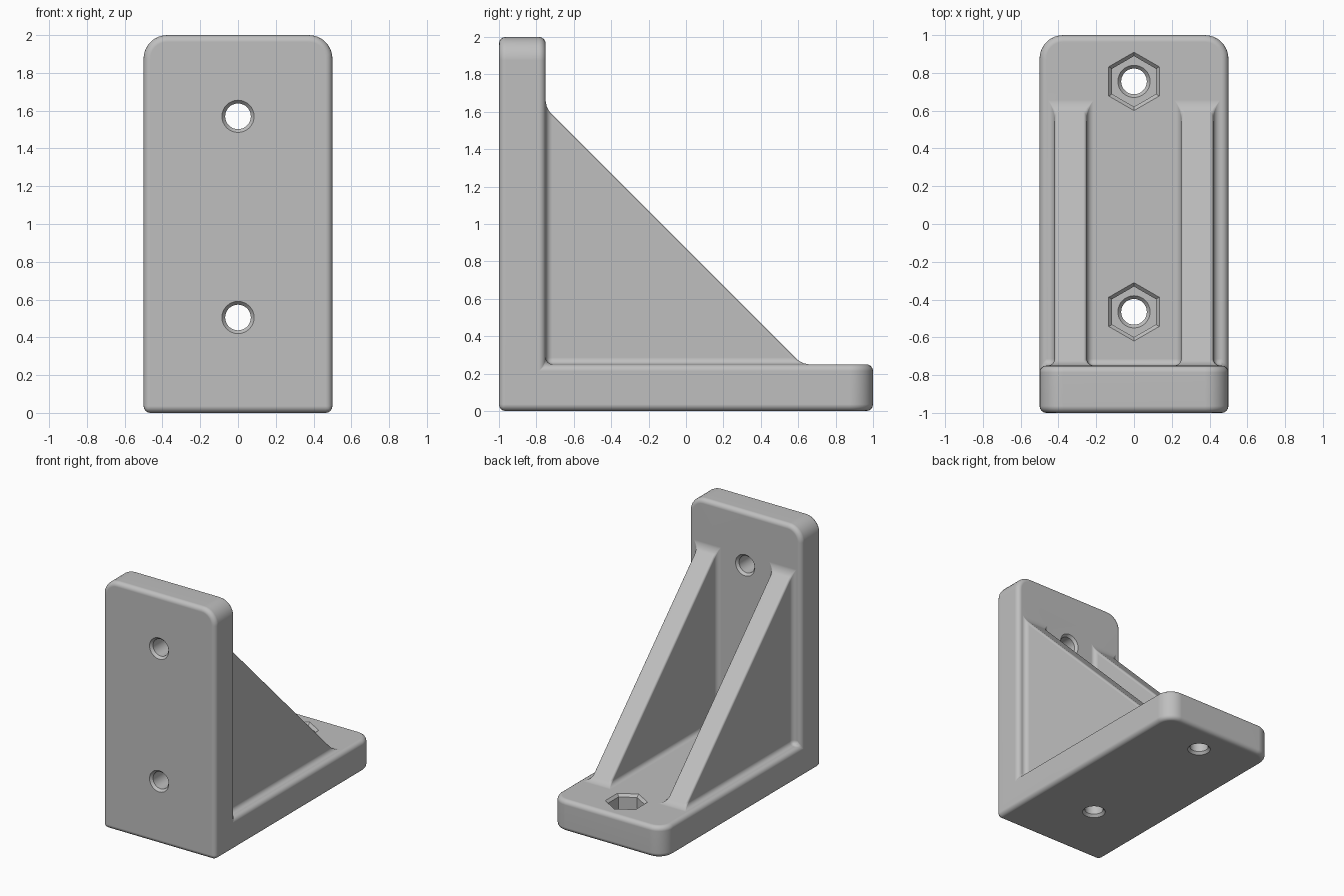
import bpy, bmesh, math
from mathutils import Matrix

cube = bpy.data.objects.get("Cube")
if cube:
    bpy.data.objects.remove(cube, do_unlink=True)

HALF, THICK, FILLET = 0.5, 0.25, 0.036

grey = bpy.data.materials.new("plain grey")
grey.use_nodes = True
colour = (0.52, 0.52, 0.52, 1)
grey.diffuse_color = colour
for node in grey.node_tree.nodes:
    if node.type == 'BSDF_PRINCIPLED':
        node.inputs["Base Color"].default_value = colour


def to_object(bm, name):
    bmesh.ops.recalc_face_normals(bm, faces=bm.faces[:])
    mesh = bpy.data.meshes.new(name)
    bm.to_mesh(mesh)
    bm.free()
    mesh.materials.append(grey)
    obj = bpy.data.objects.new(name, mesh)
    bpy.context.collection.objects.link(obj)
    return obj


def prism(profile, x0, x1):
    """Extrude a (y, z) profile along x."""
    bm = bmesh.new()
    face = bm.faces.new([bm.verts.new((x0, y, z)) for y, z in profile])
    new = bmesh.ops.extrude_face_region(bm, geom=[face])["geom"]
    bmesh.ops.translate(bm, vec=(x1 - x0, 0, 0),
                        verts=[v for v in new if isinstance(v, bmesh.types.BMVert)])
    return bm


def turned(rings, sides, name, matrix):
    """Stack rings of (radius, height) into a closed cutter."""
    bm = bmesh.new()
    loops = []
    for r, h in rings:
        angles = [math.pi / 2 + math.tau * i / sides for i in range(sides)]
        loops.append([bm.verts.new((r * math.cos(a), r * math.sin(a), h)) for a in angles])
    for a, b in zip(loops, loops[1:]):
        for i in range(sides):
            j = (i + 1) % sides
            bm.faces.new((a[i], a[j], b[j], b[i]))
    bm.faces.new(loops[0][::-1])
    bm.faces.new(loops[-1])
    bm.transform(matrix)
    cutter = to_object(bm, name)
    cutter.hide_render = True
    return cutter


def apply(obj, modifier):
    bpy.ops.object.select_all(action='DESELECT')
    bpy.context.view_layer.objects.active = obj
    obj.select_set(True)
    bpy.ops.object.modifier_apply(modifier=modifier.name)


def combine(obj, other, operation):
    mod = obj.modifiers.new("combine", 'BOOLEAN')
    mod.operation, mod.solver, mod.object = operation, 'EXACT', other
    apply(obj, mod)
    bpy.data.objects.remove(other, do_unlink=True)


# L-shaped body with large rounded outer corners
inner = THICK - 1
bm = prism([(-1, 0), (1, 0), (1, THICK), (inner, THICK), (inner, 2), (-1, 2)], -HALF, HALF)
corners = []
for e in bm.edges:
    a, b = (v.co for v in e.verts)
    if abs(a.x - b.x) < 0.01 and (min(a.y, b.y) > 0.9 or min(a.z, b.z) > 1.9):
        corners.append(e)
bmesh.ops.bevel(bm, geom=corners, offset=0.125, segments=8, profile=0.5, affect='EDGES')
bracket = to_object(bm, "angle_bracket")

# Two triangular ribs
for side in (-1, 1):
    rib = prism([(-0.85, 0.15), (0.72, 0.15), (-0.85, 1.72)], side * 0.25, side * 0.42)
    combine(bracket, to_object(rib, "rib"), 'UNION')

# Fillets, finer along the sloping rib edges
bm = bmesh.new()
bm.from_mesh(bracket.data)
weight = bm.edges.layers.float.new("bevel_weight_edge")
for e in bm.edges:
    if len(e.link_faces) == 2 and e.calc_face_angle() > 0.5:
        d = e.verts[0].co - e.verts[1].co
        e[weight] = 0.5 if abs(d.y) > 0.1 and abs(d.z) > 0.1 else 1
bm.to_mesh(bracket.data)
bm.free()
bevel = bracket.modifiers.new("fillets", 'BEVEL')
bevel.limit_method, bevel.width, bevel.segments = 'WEIGHT', FILLET, 4
bevel.use_clamp_overlap = False
apply(bracket, bevel)

# Chamfered bolt holes through the wall
for z in (1.57, 0.505):
    place = Matrix.Translation((0, -1, z)) @ Matrix.Rotation(-math.pi / 2, 4, 'X')
    hole = [(0.094, -0.01), (0.068, 0.02), (0.068, 0.23), (0.094, 0.26)]
    combine(bracket, turned(hole, 32, "wall_hole_cutter", place), 'DIFFERENCE')

# Bolt holes with hexagonal nut pockets in the base
for y in (0.755, -0.465):
    place = Matrix.Translation((0, y, 0))
    hole = [(0.094, -0.01), (0.068, 0.02), (0.068, 0.11), (0.094, 0.14)]
    pocket = [(0.134, 0.13), (0.134, 0.23), (0.165, 0.26)]
    combine(bracket, turned(hole, 32, "base_hole_cutter", place), 'DIFFERENCE')
    combine(bracket, turned(pocket, 6, "nut_pocket_cutter", place), 'DIFFERENCE')

# Smooth fillets, flat main faces
bpy.ops.object.select_all(action='DESELECT')
bpy.context.view_layer.objects.active = bracket
bracket.select_set(True)
bpy.ops.object.shade_smooth_by_angle(angle=math.radians(32))
normals = bracket.modifiers.new("flat_faces", 'WEIGHTED_NORMAL')
normals.keep_sharp = True
apply(bracket, normals)
